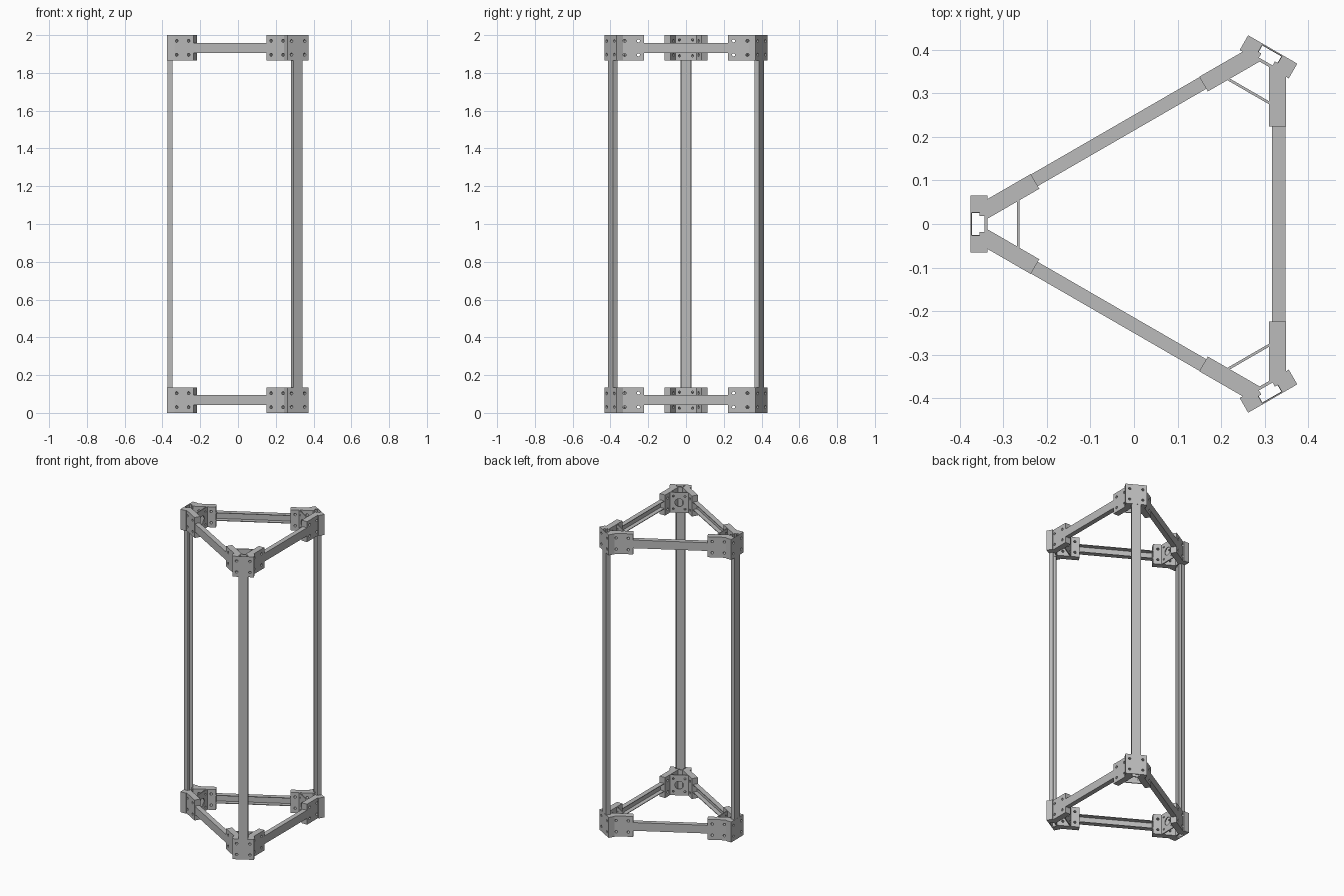
import bpy, bmesh, math
from mathutils import Matrix, Vector

cube = bpy.data.objects.get("Cube")
if cube:
    bpy.data.objects.remove(cube)

CENTRE_X = 0.087      # centroid of the triangular plan
HEIGHT = 2.0
BRACKET_H = 0.135
MID = BRACKET_H / 2   # height of a bar's centre line inside its bracket

metal = bpy.data.materials.new("grey metal")
metal.use_nodes = True
GREY = (0.5, 0.5, 0.5, 1)
metal.diffuse_color = GREY
metal.node_tree.nodes["Principled BSDF"].inputs["Base Color"].default_value = GREY


def add_prism(bm, points, z0, z1):
    """Extrude a plan outline from z0 to z1."""
    face = bm.faces.new([bm.verts.new((x, y, z0)) for x, y in points])
    top = bmesh.ops.extrude_face_region(bm, geom=[face])["geom"]
    verts = [v for v in top if isinstance(v, bmesh.types.BMVert)]
    bmesh.ops.translate(bm, verts=verts, vec=(0, 0, z1 - z0))


def finish(bm, name):
    bmesh.ops.recalc_face_normals(bm, faces=bm.faces)
    mesh = bpy.data.meshes.new(name)
    bm.to_mesh(mesh)
    bm.free()
    mesh.materials.append(metal)
    return mesh


def drill(mesh, holes):
    """Cut round holes along local x; each hole is (x0, x1, y, z, radius)."""
    bm = bmesh.new()
    for x0, x1, y, z, radius in holes:
        place_hole = Matrix.Translation(((x0 + x1) / 2, y, z)) @ Matrix.Rotation(math.pi / 2, 4, "Y")
        bmesh.ops.create_cone(bm, cap_ends=True, segments=16, radius1=radius,
                              radius2=radius, depth=x1 - x0, matrix=place_hole)
    cutter = bpy.data.objects.new("hole_cutter", finish(bm, "hole_cutter"))
    body = bpy.data.objects.new("drilled_body", mesh)
    for ob in (cutter, body):
        bpy.context.collection.objects.link(ob)
    cutter.hide_render = True
    mod = body.modifiers.new("holes", "BOOLEAN")
    mod.operation, mod.object, mod.solver = "DIFFERENCE", cutter, "EXACT"
    graph = bpy.context.evaluated_depsgraph_get()
    result = bpy.data.meshes.new_from_object(body.evaluated_get(graph))
    for ob in (cutter, body):
        bpy.data.objects.remove(ob)
    return result


def place(name, mesh, angle, z=0.0):
    ob = bpy.data.objects.new(name, mesh)
    ob.location = (CENTRE_X, 0, z)
    ob.rotation_euler.z = math.radians(angle)
    bpy.context.collection.objects.link(ob)


def channel(outer, inner, half, wall):
    """C-shaped outline, closed on the outer side."""
    return [(inner, half), (outer, half), (outer, -half), (inner, -half),
            (inner, wall - half), (outer - wall, wall - half),
            (outer - wall, half - wall), (inner, half - wall)]


# Upright post: channel opening inwards
bm = bmesh.new()
add_prism(bm, channel(0.461, 0.434, 0.028, 0.003), 0.005, HEIGHT - 0.005)
post = finish(bm, "corner_post")

# Horizontal bar: same kind of channel laid on its side
bm = bmesh.new()
add_prism(bm, channel(0.260, 0.229, 0.027, 0.004), -0.33, 0.33)
bmesh.ops.rotate(bm, verts=bm.verts, matrix=Matrix.Rotation(math.pi / 2, 3, "X"))
bmesh.ops.translate(bm, verts=bm.verts, vec=(0, 0, MID))
bar = finish(bm, "side_bar")

# Corner block: two mirrored halves around the post pocket
half_block = [(0.462, 0), (0.462, 0.065), (0.423, 0.065), (0.423, 0), (0.430, 0),
              (0.430, 0.018), (0.441, 0.018), (0.441, 0.026), (0.459, 0.026), (0.459, 0)]
bm = bmesh.new()
for side in (1, -1):
    add_prism(bm, [(x, y * side) for x, y in half_block], 0, BRACKET_H)
bmesh.ops.remove_doubles(bm, verts=bm.verts, dist=0.0001)
seam = [f for f in bm.faces if all(abs(v.co.y) < 0.0001 for v in f.verts)]
bmesh.ops.delete(bm, geom=seam, context="FACES_ONLY")
block = drill(finish(bm, "corner_block"),
              [(0.44, 0.48, y, MID + z, 0.008) for y in (-0.04, 0.04) for z in (-0.036, 0.036)])

# Bracket arms: mitred sleeves around the bar ends, bolt holes above and below
arms = {}
for label, side in (("left", 1), ("right", -1)):
    bm = bmesh.new()
    outline = [(0.261, 0.223), (0.261, 0.338), (0.222, 0.361), (0.222, 0.223)]
    add_prism(bm, [(d, t * side) for d, t in outline], 0, BRACKET_H)
    arms[label] = drill(finish(bm, label + "_bracket_arm"),
                        [(0.2, 0.28, t * side, MID + z, 0.008)
                         for t in (0.252, 0.325) for z in (-0.037, 0.037)])

# Gusset plate: bridges the two arms, one large hole and four small ones
bm = bmesh.new()
add_prism(bm, [(0.349, -0.056), (0.355, -0.056), (0.355, 0.056), (0.349, 0.056)], 0, BRACKET_H)
gusset = drill(finish(bm, "gusset_plate"),
               [(0.33, 0.37, 0, MID, 0.026)] +
               [(0.33, 0.37, y, MID + z, 0.006) for y in (-0.035, 0.035) for z in (-0.042, 0.042)])

# Assemble three corners and three sides at both levels
for corner in (60, 180, 300):
    place("corner_post", post, corner)
for level, z in (("lower", 0), ("upper", HEIGHT - BRACKET_H)):
    for corner in (60, 180, 300):
        place(level + "_corner_block", block, corner, z)
        place(level + "_gusset_plate", gusset, corner, z)
    for side in (0, 120, 240):
        place(level + "_side_bar", bar, side, z)
        for label, arm in arms.items():
            place(level + "_" + label + "_bracket_arm", arm, side, z)
